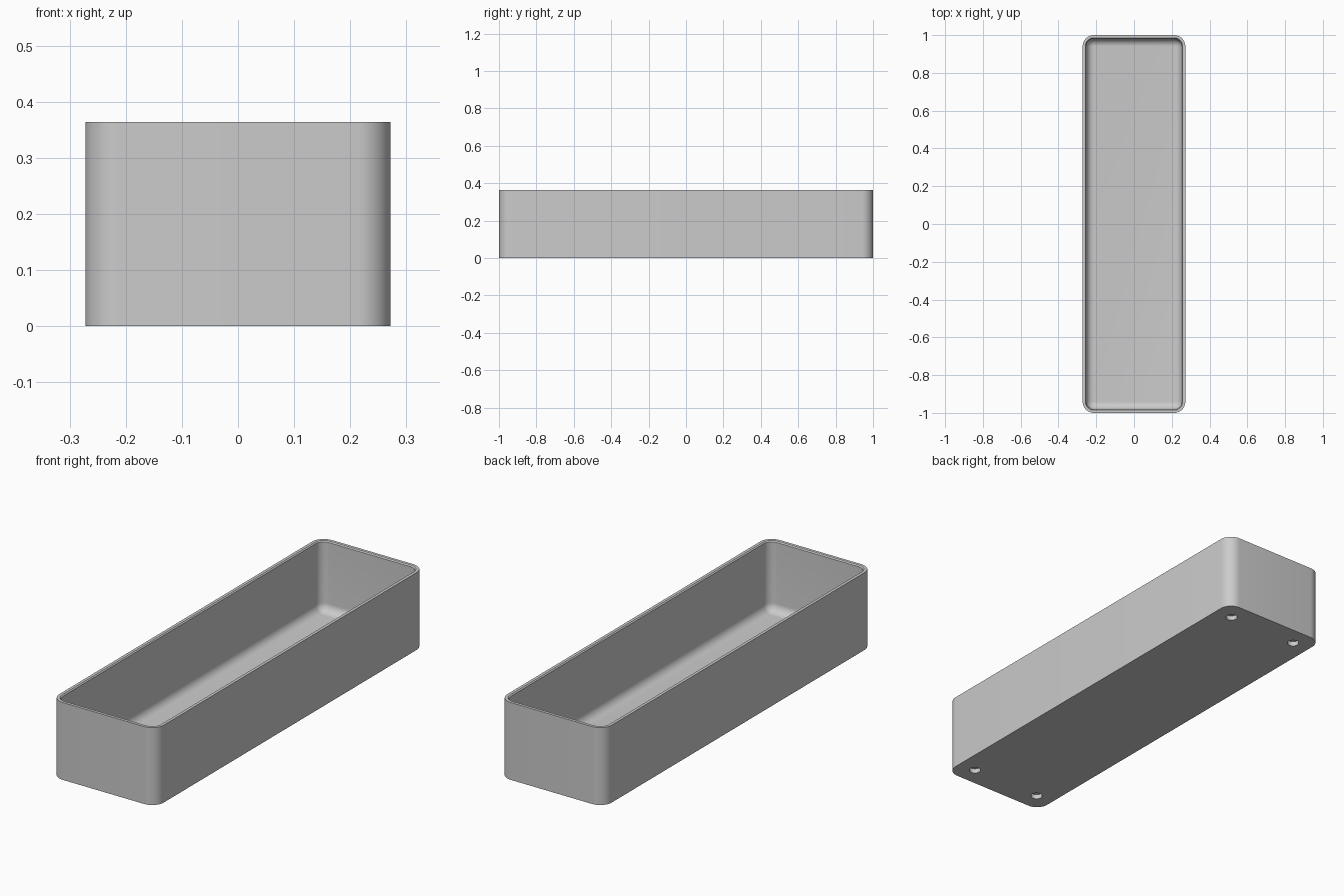
import bpy, bmesh, math
from mathutils import Matrix

if "Cube" in bpy.data.objects:
    bpy.data.objects.remove(bpy.data.objects["Cube"])

HALF_X, HALF_Y, HEIGHT = 0.272, 1.0, 0.364
CORNER, WALL, CHAMFER = 0.06, 0.019, 0.005
FLOOR, FILLET = 0.032, 0.04
STEPS = 10

grey = bpy.data.materials.new("plain grey")
grey.use_nodes = True
colour = (0.6, 0.6, 0.6, 1)
grey.diffuse_color = colour
grey.node_tree.nodes["Principled BSDF"].inputs["Base Color"].default_value = colour


def ring(bm, inset, z):
    """Rounded rectangle of vertices, inset from the outer outline."""
    r = CORNER - inset
    verts = []
    for q, (sx, sy) in enumerate([(1, 1), (-1, 1), (-1, -1), (1, -1)]):
        for i in range(STEPS + 1):
            a = (q + i / STEPS) * math.pi / 2
            verts.append(bm.verts.new((sx * (HALF_X - CORNER) + r * math.cos(a),
                                       sy * (HALF_Y - CORNER) + r * math.sin(a), z)))
    return verts


def make_object(name, bm):
    bmesh.ops.recalc_face_normals(bm, faces=bm.faces)
    mesh = bpy.data.meshes.new(name)
    bm.to_mesh(mesh)
    bm.free()
    mesh.materials.append(grey)
    obj = bpy.data.objects.new(name, mesh)
    bpy.context.collection.objects.link(obj)
    return obj


# Wall section: outside, rim, inner chamfer, inner wall and floor fillet
section = [(0, 0), (0, HEIGHT), (WALL - CHAMFER, HEIGHT), (WALL, HEIGHT - CHAMFER)]
for i in range(STEPS + 1):
    a = i / STEPS * math.pi / 2
    section.append((WALL + FILLET * (1 - math.cos(a)),
                    FLOOR + FILLET * (1 - math.sin(a))))

bm = bmesh.new()
rings = [ring(bm, inset, z) for inset, z in section]
for low, high in zip(rings, rings[1:]):
    for i in range(len(low)):
        j = (i + 1) % len(low)
        bm.faces.new((low[i], low[j], high[j], high[i]))
bm.faces.new(rings[0])
bm.faces.new(rings[-1])
tray = make_object("tray", bm)

# Four shallow round recesses under the base
bm = bmesh.new()
for sx in (-1, 1):
    for sy in (-1, 1):
        bmesh.ops.create_cone(bm, cap_ends=True, segments=32, radius1=0.026,
                              radius2=0.026, depth=0.044,
                              matrix=Matrix.Translation((sx * 0.183, sy * 0.909, 0)))
cutter = make_object("recess_cutter", bm)
cutter.hide_render = True

cut = tray.modifiers.new("base recesses", 'BOOLEAN')
cut.operation = 'DIFFERENCE'
cut.solver = 'EXACT'
cut.object = cutter
bpy.ops.object.select_all(action='DESELECT')
tray.select_set(True)
bpy.context.view_layer.objects.active = tray
bpy.ops.object.modifier_apply(modifier=cut.name)
bpy.data.objects.remove(cutter)

bpy.ops.object.shade_smooth_by_angle(angle=math.radians(30))
